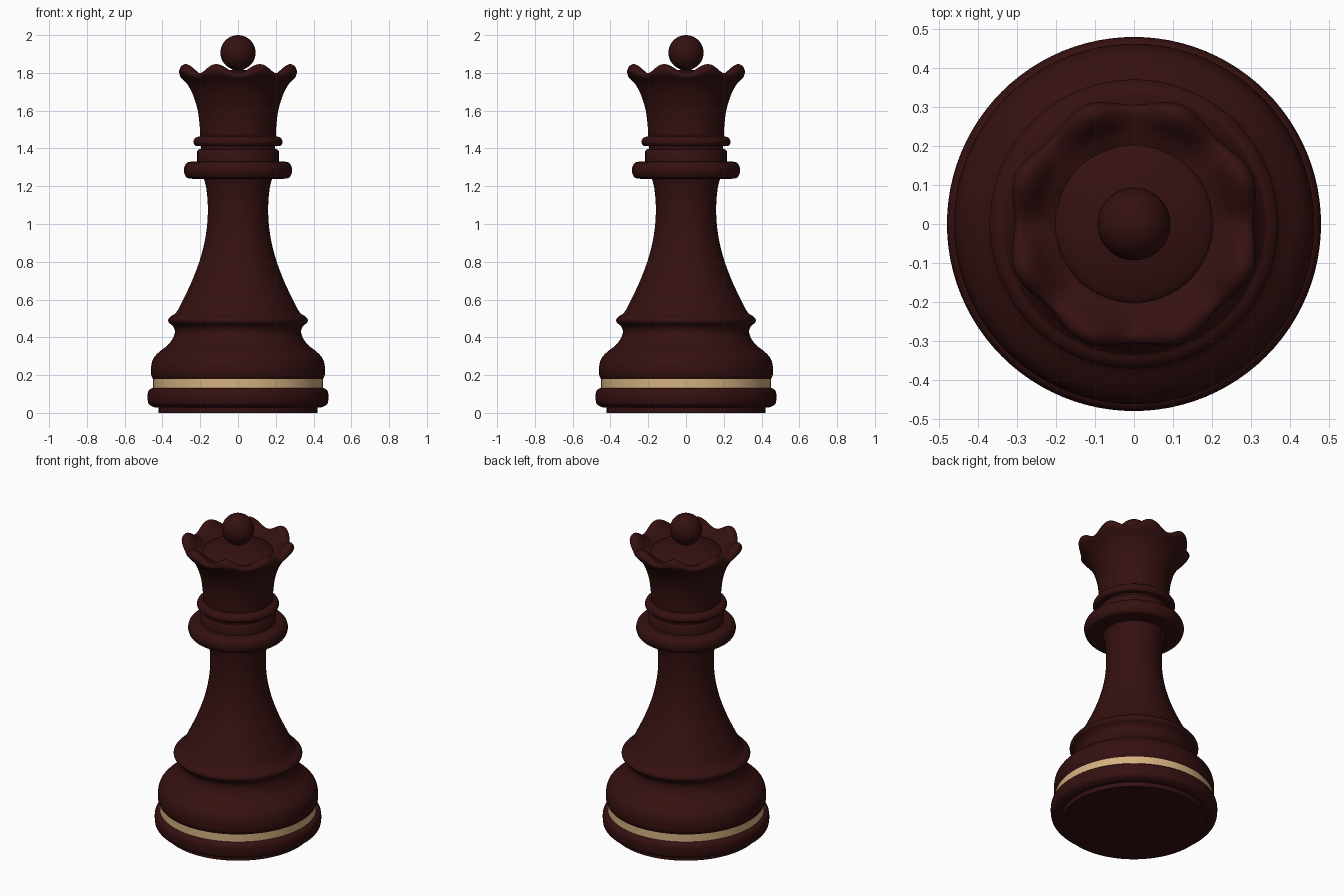
import bpy, math
from mathutils import Vector

if "Cube" in bpy.data.objects:
    bpy.data.objects.remove(bpy.data.objects["Cube"])

SEG = 96


def material(name, rgb):
    m = bpy.data.materials.new(name)
    m.diffuse_color = (*rgb, 1)
    m.use_nodes = True
    m.node_tree.nodes["Principled BSDF"].inputs["Base Color"].default_value = m.diffuse_color
    return m


WOOD = material("dark red wood", (0.035, 0.0052, 0.0052))
GOLD = material("pale gold", (0.66, 0.44, 0.22))


def smooth(pts, steps=4):
    """Catmull-Rom curve through the profile points."""
    p = [Vector(q) for q in pts]
    p = [2 * p[0] - p[1]] + p + [2 * p[-1] - p[-2]]
    out = []
    for a, b, c, d in zip(p, p[1:], p[2:], p[3:]):
        for k in range(steps):
            t = k / steps
            out.append(0.5 * (2 * b + (c - a) * t + (2 * a - 5 * b + 4 * c - d) * t * t
                              + (3 * b - a - 3 * c + d) * t ** 3))
    return out + [p[-2]]


def lathe(name, profile, mat=WOOD, peak=None):
    """Revolve a profile; a second profile is blended in at eight points."""
    verts, faces = [], []
    for i, p in enumerate(profile):
        for j in range(SEG):
            a = 2 * math.pi * j / SEG
            q = p
            if peak:
                w = (1 - math.cos(8 * a)) / 2
                q = p.lerp(peak[i], w)
            verts.append((q[0] * math.cos(a), q[0] * math.sin(a), q[1]))
    for i in range(len(profile) - 1):
        for j in range(SEG):
            k = (j + 1) % SEG
            faces.append((i * SEG + j, i * SEG + k, (i + 1) * SEG + k, (i + 1) * SEG + j))
    me = bpy.data.meshes.new(name)
    me.from_pydata(verts, [], faces)
    me.materials.append(mat)
    ob = bpy.data.objects.new(name, me)
    bpy.context.collection.objects.link(ob)
    finish(ob)


def finish(ob):
    bpy.ops.object.select_all(action='DESELECT')
    ob.select_set(True)
    bpy.context.view_layer.objects.active = ob
    bpy.ops.object.shade_smooth_by_angle(angle=math.radians(40))


# foot disc and rounded base ring
lathe("foot", [Vector(p) for p in [(0.001, 0), (0.42, 0), (0.42, 0.028), (0.445, 0.03)]])
lathe("base_ring", smooth([(0.445, 0.03), (0.468, 0.042), (0.477, 0.06), (0.478, 0.1),
                           (0.470, 0.122), (0.45, 0.133)]))

# inlaid band
lathe("gold_band", [Vector((0.45, 0.133)), Vector((0.45, 0.18))], GOLD)

# bulging lower body and skirt lip
lathe("lower_body", smooth([(0.45, 0.18), (0.46, 0.205), (0.459, 0.25), (0.447, 0.29),
                            (0.415, 0.325), (0.37, 0.36), (0.342, 0.4), (0.334, 0.435),
                            (0.345, 0.46), (0.365, 0.477), (0.369, 0.495), (0.355, 0.512),
                            (0.336, 0.522)]))

# tapering stem
lathe("stem", smooth([(0.336, 0.522), (0.315, 0.55), (0.28, 0.62), (0.243, 0.7), (0.205, 0.8),
                      (0.178, 0.9), (0.163, 1.0), (0.16, 1.1), (0.168, 1.19), (0.18, 1.238)]))

# wide collar, stepped drum and thin ring
lathe("collar", smooth([(0.18, 1.238), (0.25, 1.24), (0.275, 1.25), (0.287, 1.285),
                        (0.275, 1.32), (0.25, 1.33), (0.216, 1.332)]))
lathe("drum", [Vector(p) for p in [(0.216, 1.332), (0.216, 1.385), (0.208, 1.395),
                                   (0.197, 1.397), (0.197, 1.412)]])
lathe("thin_ring", smooth([(0.197, 1.412), (0.225, 1.414), (0.236, 1.435),
                           (0.225, 1.456), (0.2, 1.465)]))

# flared crown: valley profile and peak profile
wall = [(0.2, 1.465), (0.203, 1.52), (0.213, 1.6), (0.237, 1.68)]
valley = wall + [(0.265, 1.735), (0.287, 1.76), (0.304, 1.778), (0.300, 1.793),
                 (0.285, 1.798), (0.26, 1.79), (0.23, 1.778), (0.195, 1.768)]
peak = wall + [(0.272, 1.74), (0.303, 1.775), (0.328, 1.808), (0.321, 1.836),
               (0.300, 1.847), (0.275, 1.835), (0.24, 1.797), (0.195, 1.768)]
lathe("crown", smooth(valley), peak=smooth(peak))

# sunken dome inside the crown
lathe("crown_dome", smooth([(0.205, 1.762), (0.195, 1.778), (0.15, 1.797),
                            (0.08, 1.813), (0.001, 1.818)]))

# ball on top
bpy.ops.mesh.primitive_uv_sphere_add(segments=48, ring_count=24, radius=0.093,
                                     location=(0, 0, 1.907))
ball = bpy.context.object
ball.name = "top_ball"
ball.data.materials.append(WOOD)
finish(ball)
